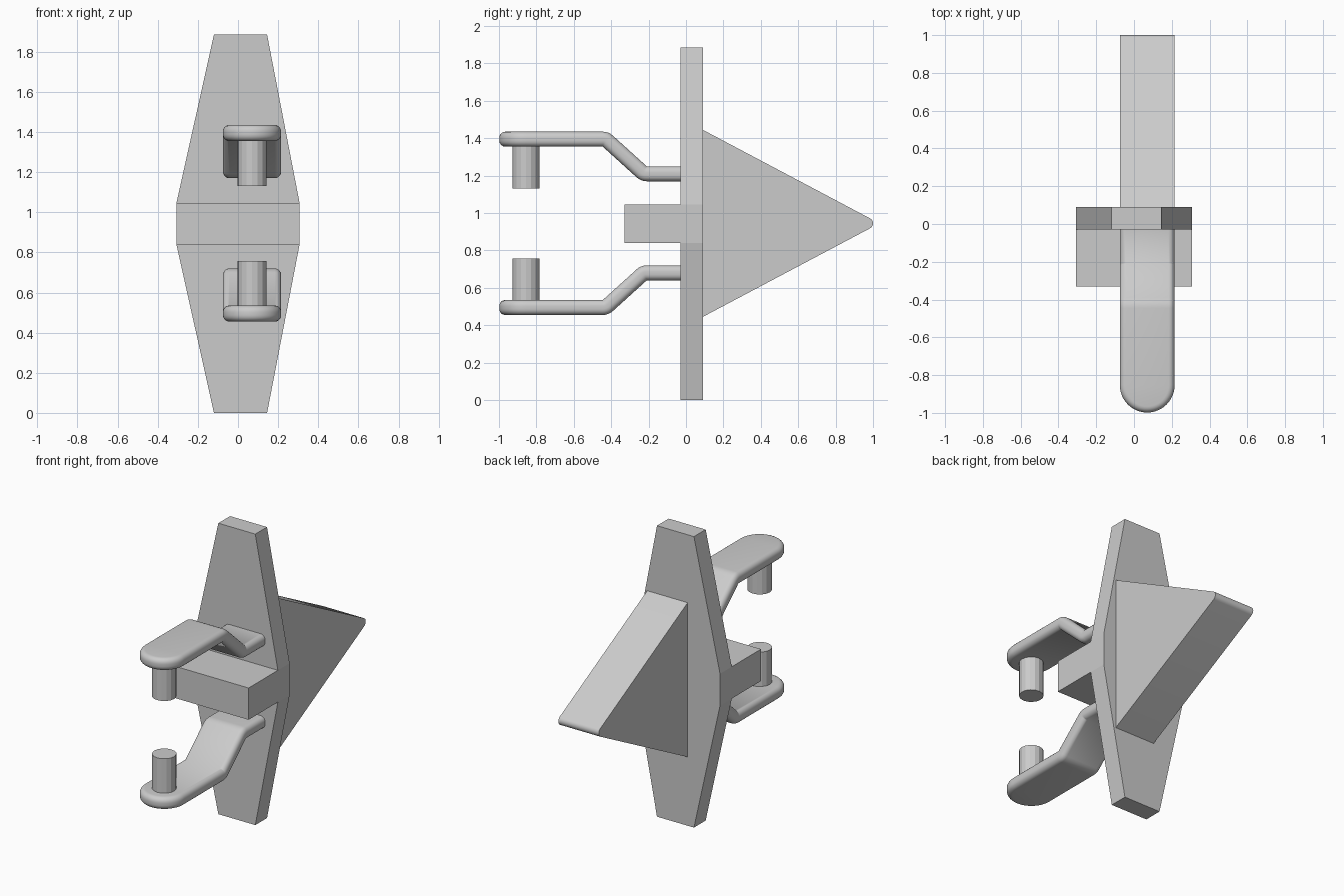
import bpy
import bmesh
from math import sin, cos, radians

cube = bpy.data.objects.get("Cube")
if cube:
    bpy.data.objects.remove(cube)

GREY = (0.6, 0.6, 0.6, 1)
grey = bpy.data.materials.new("plain grey")
grey.use_nodes = True
grey.diffuse_color = GREY
grey.node_tree.nodes["Principled BSDF"].inputs["Base Color"].default_value = GREY

MID_Z = 0.945        # height of the mirror plane
ARM_X = 0.07         # centre line of arms, pins and wedge
ARM_R = 0.145        # half width of arms and wedge
THICK = 0.08         # arm thickness
ROUND = 0.032        # arm edge rounding


def finish(name, bm, smooth=False):
    bmesh.ops.remove_doubles(bm, verts=bm.verts, dist=1e-5)
    bmesh.ops.recalc_face_normals(bm, faces=bm.faces)
    mesh = bpy.data.meshes.new(name)
    bm.to_mesh(mesh)
    bm.free()
    mesh.materials.append(grey)
    obj = bpy.data.objects.new(name, mesh)
    bpy.context.collection.objects.link(obj)
    if smooth:
        bpy.ops.object.select_all(action='DESELECT')
        obj.select_set(True)
        bpy.context.view_layer.objects.active = obj
        bpy.ops.object.shade_smooth_by_angle(angle=radians(30))
    return obj


def prism(name, outline, axis, lo, hi, smooth=False):
    """Extrude a closed outline along the x or y axis."""
    bm = bmesh.new()
    rings = []
    for d in (lo, hi):
        pts = [(d, u, z) if axis == 'x' else (u, d, z) for u, z in outline]
        rings.append([bm.verts.new(p) for p in pts])
        bm.faces.new(rings[-1])
    n = len(outline)
    for i in range(n):
        j = (i + 1) % n
        bm.faces.new((rings[0][i], rings[0][j], rings[1][j], rings[1][i]))
    return finish(name, bm, smooth)


# Tapered upright plate and the block on its front
prism("upright_plate",
      [(-0.12, 0), (0.145, 0), (0.307, 0.84), (0.307, 1.046),
       (0.145, 1.885), (-0.12, 1.885), (-0.307, 1.046), (-0.307, 0.84)],
      'y', -0.03, 0.09)
prism("front_block",
      [(-0.307, 0.84), (0.307, 0.84), (0.307, 1.046), (-0.307, 1.046)],
      'y', -0.33, -0.03)

# Rear wedge with a rounded tip
tip_r = 0.03
tip = [(1 - tip_r + tip_r * cos(radians(a)), MID_Z + tip_r * sin(radians(a)))
       for a in [-62 + 15.5 * k for k in range(9)]]
prism("rear_wedge", [(0.09, MID_Z - 0.5)] + tip + [(0.09, MID_Z + 0.5)],
      'x', ARM_X - ARM_R, ARM_X + ARM_R, smooth=True)

# Side of the arm section, as (inset, height) with rounded edges
quarter = [radians(18 * k) for k in range(6)]
lower = [(ROUND * (1 - sin(b)), ROUND * (1 - cos(b))) for b in quarter]
side = lower + [(i, THICK - h) for i, h in reversed(lower)]

# Arm stations: base y, base z, lean angle, end cap angle
stations = [(-0.853, 1.355, 0, radians(7.5 * k)) for k in range(13)]
leans = [radians(10.5 * k) for k in range(5)]
flat = radians(90)
stations += [(-0.445, 1.355, t, flat) for t in leans]
stations += [(-0.21 - THICK * sin(t), 1.25 - THICK * cos(t), t, flat)
             for t in reversed(leans)]
stations.append((-0.03, 1.17, 0, flat))


def arm(name, flip):
    bm = bmesh.new()
    rings = []
    for y, z, lean, cap in stations:
        ring = []
        for sign, pts in ((1, side), (-1, side[::-1])):
            for inset, h in pts:
                reach = ARM_R - inset
                pz = z + h * cos(lean)
                ring.append(bm.verts.new((
                    ARM_X + sign * reach * sin(cap),
                    y + h * sin(lean) - reach * cos(cap),
                    2 * MID_Z - pz if flip else pz)))
        rings.append(ring)
    n = len(rings[0])
    for a, b in zip(rings, rings[1:]):
        for i in range(n):
            j = (i + 1) % n
            bm.faces.new((a[i], a[j], b[j], b[i]))
    bm.faces.new(rings[-1])
    finish(name, bm, smooth=True)


def pin(name, lo, hi):
    bm = bmesh.new()
    bmesh.ops.create_cone(bm, cap_ends=True, segments=16, radius1=0.072,
                          radius2=0.072, depth=hi - lo)
    bmesh.ops.translate(bm, verts=bm.verts, vec=(ARM_X, -0.855, (lo + hi) / 2))
    finish(name, bm)


# Mirrored pair of cranked arms with their pins
arm("upper_arm", False)
arm("lower_arm", True)
pin("upper_pin", 1.132, 1.37)
pin("lower_pin", 0.52, 0.758)
